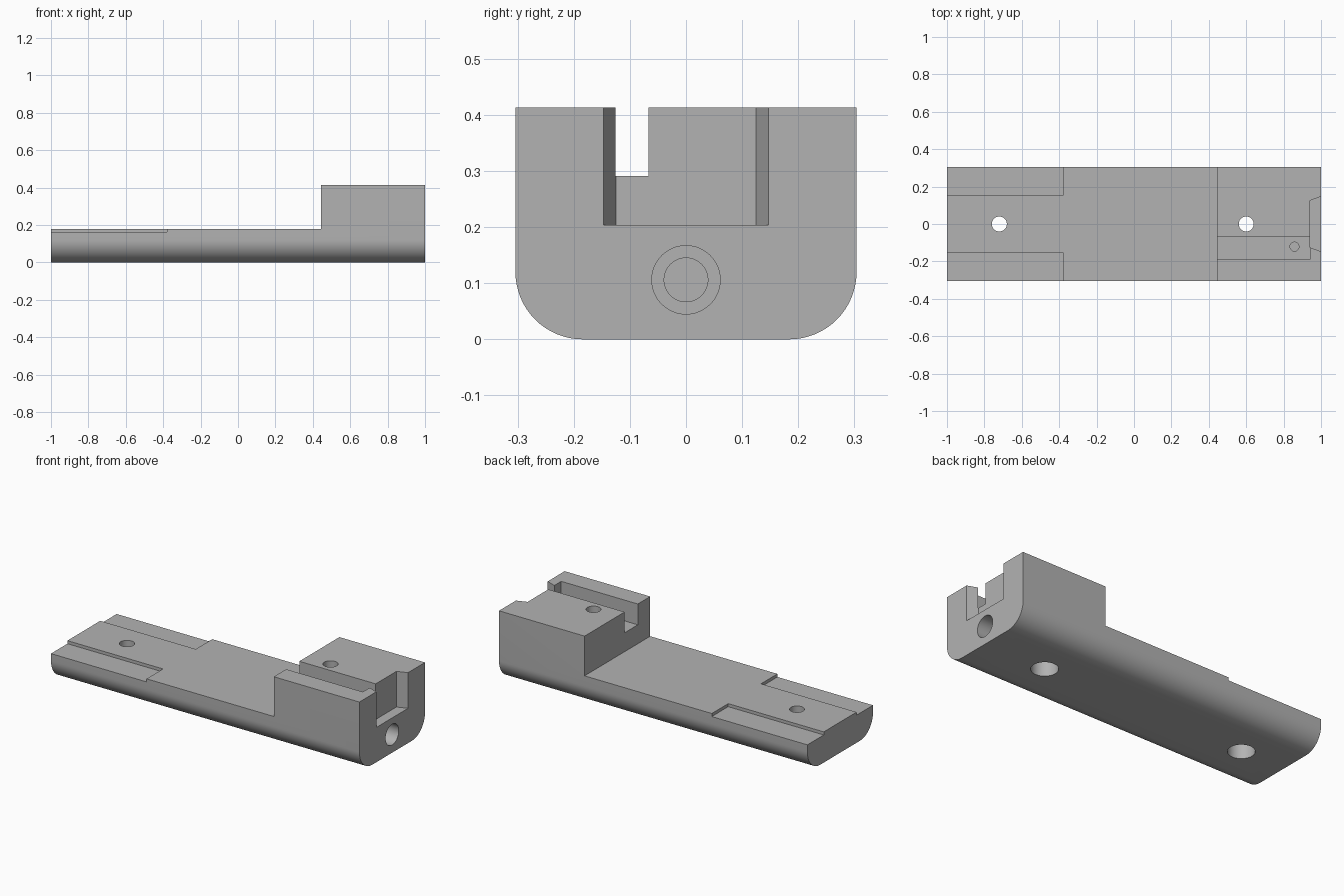
import bpy, bmesh, math
from mathutils import Matrix, Vector

cube = bpy.data.objects.get("Cube")
if cube:
    bpy.data.objects.remove(cube, do_unlink=True)

grey = bpy.data.materials.new("plain_grey")
grey.use_nodes = True
colour = (0.45, 0.45, 0.45, 1)
grey.diffuse_color = colour
grey.node_tree.nodes["Principled BSDF"].inputs["Base Color"].default_value = colour

HALF_WIDTH, TOP, DECK, ROUND = 0.304, 0.413, 0.18, 0.12


def make_object(name, bm):
    bmesh.ops.recalc_face_normals(bm, faces=bm.faces)
    mesh = bpy.data.meshes.new(name)
    bm.to_mesh(mesh)
    bm.free()
    mesh.materials.append(grey)
    obj = bpy.data.objects.new(name, mesh)
    bpy.context.collection.objects.link(obj)
    return obj


def prism(name, points, sweep):
    """Extrude a closed outline along a vector."""
    bm = bmesh.new()
    face = bm.faces.new([bm.verts.new(p) for p in points])
    out = bmesh.ops.extrude_face_region(bm, geom=[face])
    moved = [v for v in out["geom"] if isinstance(v, bmesh.types.BMVert)]
    bmesh.ops.translate(bm, verts=moved, vec=sweep)
    return make_object(name, bm)


def box(name, x0, x1, y0, y1, z0, z1):
    outline = [(x0, y0, z0), (x1, y0, z0), (x1, y1, z0), (x0, y1, z0)]
    return prism(name, outline, (0, 0, z1 - z0))


def drill(name, start, end, radius):
    start, end = Vector(start), Vector(end)
    axis = end - start
    bm = bmesh.new()
    place = Matrix.Translation((start + end) / 2) @ axis.to_track_quat("Z", "Y").to_matrix().to_4x4()
    bmesh.ops.create_cone(bm, cap_ends=True, segments=48, radius1=radius,
                          radius2=radius, depth=axis.length, matrix=place)
    return make_object(name, bm)


# Body section with rounded lower edges, swept along the length
outline = [(-1, HALF_WIDTH, TOP), (-1, -HALF_WIDTH, TOP)]
for side, first in ((-1, 180), (1, 270)):
    for i in range(17):
        a = math.radians(first + 90 * i / 16)
        outline.append((-1, side * (HALF_WIDTH - ROUND) + ROUND * math.cos(a),
                        ROUND + ROUND * math.sin(a)))
body = prism("mount_body", outline, (2, 0, 0))

# Low deck in front of the end block
cutters = [box("deck_cutter", -1.1, 0.445, -0.5, 0.5, DECK, 0.6)]

# Shallow steps along both edges of the far end
for side in (-1, 1):
    y0, y1 = sorted((side * 0.152, side * 0.5))
    cutters.append(box("edge_step_cutter", -1.1, -0.38, y0, y1, 0.162, 0.3))

# Flared recess in the end face, and the slot leading into it
cutters.append(prism("recess_cutter", [(0.94, -0.125, 0.204), (1.06, -0.169, 0.204),
                                       (1.06, 0.169, 0.204), (0.94, 0.125, 0.204)], (0, 0, 0.4)))
cutters.append(box("slot_cutter", 0.4, 0.942, -0.189, -0.067, 0.291, 0.6))
cutters.append(drill("slot_hole_cutter", (0.858, -0.121, 0.2), (0.858, -0.121, 0.4), 0.024))

# Vertical screw holes, counterbored from below
for x in (-0.72, 0.6):
    cutters.append(drill("screw_hole_cutter", (x, 0, -0.1), (x, 0, 0.6), 0.04))
    cutters.append(drill("counterbore_cutter", (x, 0, -0.1), (x, 0, 0.1), 0.072))

# Stepped blind hole in the end face
cutters.append(drill("end_bore_cutter", (0.82, 0, 0.106), (1.1, 0, 0.106), 0.061))
cutters.append(drill("end_pilot_cutter", (0.72, 0, 0.106), (1.1, 0, 0.106), 0.039))

bpy.ops.object.select_all(action="DESELECT")
bpy.context.view_layer.objects.active = body
body.select_set(True)
for cutter in cutters:
    cutter.hide_render = True
    mod = body.modifiers.new("cut", "BOOLEAN")
    mod.operation = "DIFFERENCE"
    mod.solver = "EXACT"
    mod.object = cutter
    bpy.ops.object.modifier_apply(modifier=mod.name)
    bpy.data.objects.remove(cutter, do_unlink=True)

bpy.ops.object.shade_smooth_by_angle(angle=math.radians(30))
